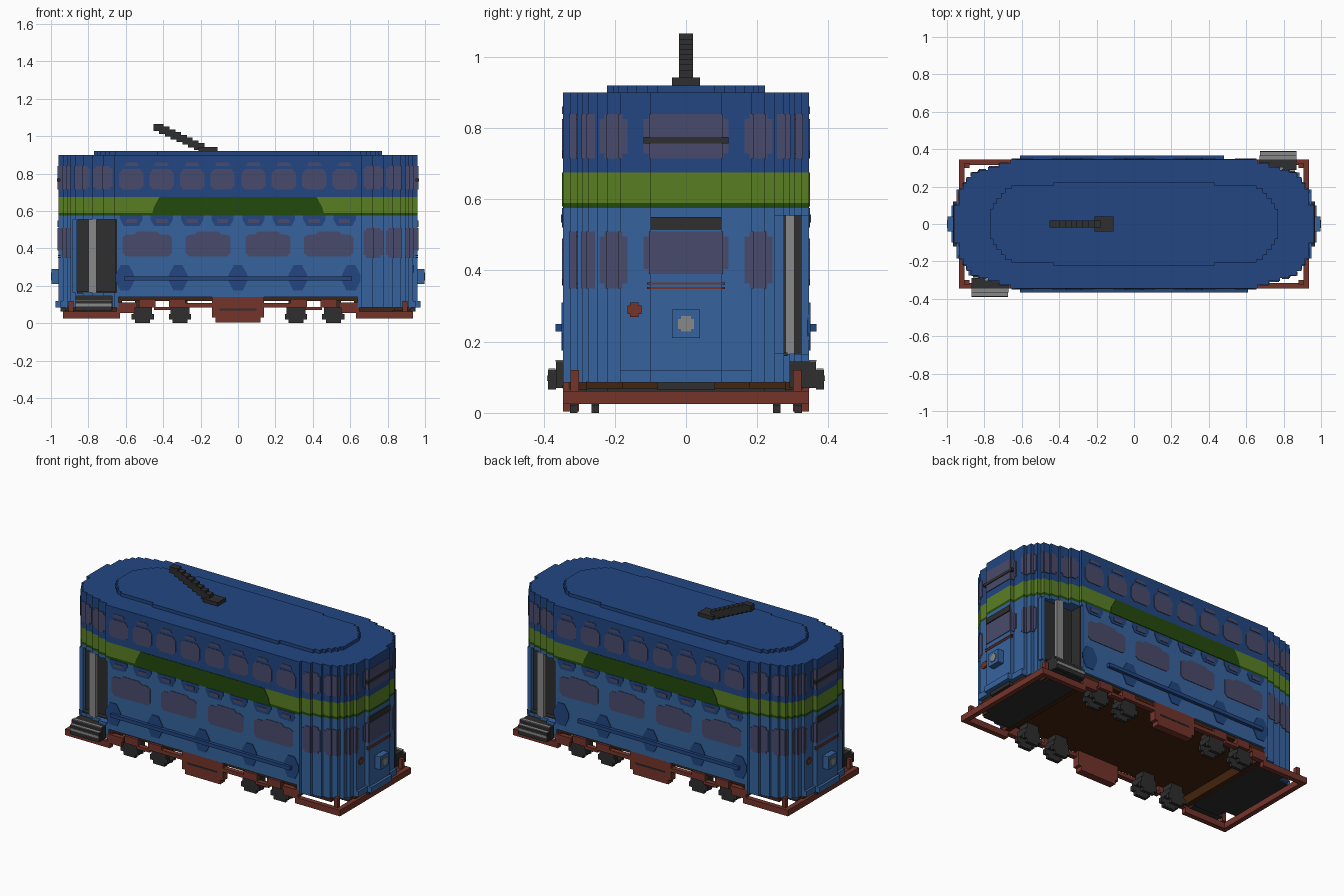
import bpy, bmesh

old = bpy.data.objects.get("Cube")
if old:
    bpy.data.objects.remove(old, do_unlink=True)


def material(name, rgb):
    lin = [((c / 255 + 0.055) / 1.055) ** 2.4 for c in rgb] + [1.0]
    m = bpy.data.materials.new(name)
    m.diffuse_color = lin
    m.use_nodes = True
    bsdf = next(n for n in m.node_tree.nodes if n.type == 'BSDF_PRINCIPLED')
    bsdf.inputs["Base Color"].default_value = lin
    bsdf.inputs["Roughness"].default_value = 0.8
    return m


BLUE = material("mid blue", (54, 99, 158))
NAVY = material("deep blue", (34, 70, 130))
GREEN = material("leaf green", (89, 126, 36))
DKGREEN = material("dark green", (36, 74, 14))
GLASS = material("window mauve", (73, 75, 108))
BLACK = material("charcoal", (46, 46, 46))
GREY = material("light grey", (136, 136, 136))
RED = material("rust red", (116, 52, 42))
BROWN = material("dark brown", (66, 35, 14))


def finish(name, mat, bm):
    bmesh.ops.recalc_face_normals(bm, faces=bm.faces)
    me = bpy.data.meshes.new(name)
    bm.to_mesh(me)
    bm.free()
    me.materials.append(mat)
    ob = bpy.data.objects.new(name, me)
    bpy.context.collection.objects.link(ob)


def boxes(name, mat, items):
    """One object made of boxes (x0, x1, y0, y1, z0, z1)."""
    bm = bmesh.new()
    for b in items:
        vs = bmesh.ops.create_cube(bm, size=1)["verts"]
        for v in vs:
            for i in range(3):
                lo, hi = b[2 * i], b[2 * i + 1]
                v.co[i] = (lo + hi) / 2 + v.co[i] * abs(hi - lo)
    finish(name, mat, bm)


def extrude(name, mat, outlines, axis, a, b):
    """Extrude flat outlines along y or z from a to b."""
    bm = bmesh.new()
    for pts in outlines:
        rings = [[bm.verts.new((p, t, q) if axis == 'y' else (p, q, t)) for p, q in pts] for t in (a, b)]
        bm.faces.new(rings[0])
        bm.faces.new(rings[1])
        n = len(pts)
        for i in range(n):
            j = (i + 1) % n
            bm.faces.new((rings[0][i], rings[0][j], rings[1][j], rings[1][i]))
    finish(name, mat, bm)


def plates(name, mat, outlines, depth):
    for side, s in (("right", -1), ("left", 1)):
        extrude(f"{name}_{side}", mat, outlines, 'y', s * 0.34, s * (0.345 + depth))


def quads(items, signs=((1, 1), (1, -1), (-1, 1), (-1, -1))):
    """Repeat boxes in the chosen quarters."""
    return [(b[0] * sx, b[1] * sx, b[2] * sy, b[3] * sy, b[4], b[5]) for b in items for sx, sy in signs]


DOORS, PLAIN = ((1, 1), (-1, -1)), ((1, -1), (-1, 1))
ENDS = ((1, 1), (-1, 1))

# Stepped plan of the rounded ends: (x reach, y reach)
BODY = [(.96, .10), (.935, .185), (.915, .22), (.895, .25), (.87, .275),
        (.83, .29), (.78, .305), (.72, .325), (.66, .345)]
ROOF = [(.77, .08), (.755, .11), (.735, .14), (.71, .165), (.69, .19), (.655, .205), (.43, .222)]


def half(steps, notch=False):
    lo = []
    for k in range(len(steps) - 1, 0, -1):
        lo += [(steps[k][0], -steps[k][1]), (steps[k][0], -steps[k - 1][1])]
    lo.append((steps[0][0], -steps[0][1]))
    hi = [(x, -y) for x, y in reversed(lo)]
    if notch:
        hi = [p for p in hi if p[1] < 0.251 and p[0] > 0.88] + [(.65, .25), (.65, .345)]
    return lo + hi


def whole(steps, notch=False):
    h = half(steps, notch)
    return h + [(-x, -y) for x, y in h]


# Body in layers
end = [(.64, -.345)] + half(BODY) + [(.64, .345)]
extrude("lower_ends", BLUE, [end, [(-x, -y) for x, y in end]], 'z', .085, .14)
extrude("lower_sill", BLUE, [whole(BODY)], 'z', .14, .165)
extrude("lower_deck", BLUE, [whole(BODY, True)], 'z', .165, .555)
extrude("lower_top", BLUE, [whole(BODY)], 'z', .555, .575)
extrude("band_edge", DKGREEN, [whole(BODY)], 'z', .575, .59)
extrude("band", GREEN, [whole(BODY)], 'z', .59, .675)
extrude("upper_deck", NAVY, [whole(BODY)], 'z', .675, .90)
extrude("raised_roof", NAVY, [whole(ROOF)], 'z', .90, .92)
plates("band_panel", DKGREEN, [[(-.46, .58), (.46, .58), (.45, .62), (.42, .675), (-.42, .675), (-.45, .62)]], .003)


def skin(rng, z0, z1, depth=.004):
    """Thin boxes covering the stepped wall inside a plan range."""
    x0, x1, y0, y1 = rng
    out = []
    for k, (X, Y) in enumerate(BODY):
        yp = BODY[k - 1][1] if k else 0
        xn = BODY[k + 1][0] if k + 1 < len(BODY) else 0
        a, b = max(yp, y0), min(Y, y1)
        if x0 <= X <= x1 and b - a > .002:
            out.append((X - .004, X + depth, a, b, z0, z1))
        a, b = max(xn, x0), min(X, x1)
        if y0 <= Y <= y1 and b - a > .002:
            out.append((a, b, Y - .004, Y + depth, z0, z1))
    return out


def pane(x0, x1, y0, y1, z0, z1, along, e=.014):
    """Wall pane with stepped corners."""
    if along == 'y':
        small = (x0, x1, y0 + (e if y0 > 0 else 0), y1 - e)
    else:
        small = (x0 + e, x1 - e, y0, y1)
    return skin(small, z0, z0 + e) + skin((x0, x1, y0, y1), z0 + e, z1 - e) + skin(small, z1 - e, z1)


# End and corner windows
CENTRE, A = (.9, 1, 0, .12), (.88, 1, .165, .243)
B, C = (.79, .90, .255, .32), (.67, .775, .30, .35)
upper = pane(*CENTRE, .715, .84, 'y') + pane(*A, .715, .84, 'y')
upper += pane(*B, .715, .84, 'x') + pane(*C, .715, .84, 'x')
boxes("upper_end_windows", GLASS, quads(upper))
boxes("lower_end_windows", GLASS, quads(pane(*CENTRE, .39, .51, 'y') + pane(*A, .35, .51, 'y')))
boxes("lower_corner_windows", GLASS, quads(pane(*B, .35, .51, 'x') + pane(*C, .35, .51, 'x'), PLAIN))

# Side windows
up, neck, low, badge, vent = [], [], [], [], []
for s in (-1, 1):
    for c in (.083, .245, .408, .57):
        c *= s
        up.append([(c - .065, .735), (c - .045, .715), (c + .045, .715), (c + .065, .735),
                   (c + .065, .80), (c + .045, .825), (c - .045, .825), (c - .065, .80)])
        neck.append([(c - .04, .84), (c + .04, .84), (c + .03, .86), (c - .03, .86)])
        badge.append([(c - .06, .555), (c - .04, .52), (c + .04, .52), (c + .06, .555), (c + .06, .575), (c - .06, .575)])
        vent.append([(c - .03, .535), (c + .03, .535), (c + .03, .557), (c - .03, .557)])
    for c, w in ((.16, .12), (.485, .132)):
        c *= s
        low.append([(c - w, .375), (c - w + .02, .358), (c + w - .02, .358), (c + w, .375), (c + w, .46),
                    (c + w - .02, .475), (c + .07, .475), (c + .055, .49), (c - .055, .49),
                    (c - .07, .475), (c - w + .02, .475), (c - w, .46)])
plates("upper_side_windows", GLASS, up, .003)
plates("upper_vents", GLASS, neck, .003)
plates("lower_side_windows", GLASS, low, .003)
plates("vent_surrounds", NAVY, badge, .003)
plates("lower_vents", GLASS, vent, .006)

# Side rails and their brackets
knobs = [[(c - .05, .225), (c - .025, .175), (c + .025, .175), (c + .05, .225),
          (c + .05, .26), (c + .022, .31), (c - .022, .31), (c - .05, .26)] for c in (-.605, -.32, 0, .32, .605)]
plates("rail_brackets", NAVY, knobs, .004)
boxes("side_rails", NAVY, [(-.61, .61, -.366, -.34, .228, .25), (-.61, .48, .34, .366, .228, .25)])

# Doorways, poles and steps
boxes("door_interior", BLACK, quads([(.65, .86, .245, .254, .165, .555), (.645, .655, .25, .325, .165, .555),
                                     (.66, .86, .25, .285, .16, .169)], DOORS))
boxes("door_post", BLUE, quads([(.86, .885, .25, .275, .165, .555)], DOORS))
boxes("door_pole", GREY, quads([(.757, .80, .28, .305, .165, .555)], DOORS))
boxes("door_steps", BLACK, quads([(.67, .87, .29, .365, .07, .145), (.675, .87, .365, .388, .065, .12)], DOORS))
boxes("step_treads", GREY, quads([(.675, .87, .345, .366, .145, .149), (.675, .87, .366, .386, .12, .124),
                                  (.675, .87, .386, .391, .09, .105)], DOORS))

# End fittings
boxes("bumpers", BLUE, quads([(.95, .977, -.10, .10, .085, .12), (.93, .95, -.185, .185, .085, .12)], ENDS))
boxes("headlight_boxes", BLUE, quads([(.95, .996, -.04, .04, .21, .29)], ENDS))
boxes("headlights", GREY, quads([(.99, 1.0, -.022, .022, .236, .264), (.99, .9995, -.014, .014, .228, .272)], ENDS))
boxes("destination_signs", BLACK, quads([(.95, .966, -.10, .10, .515, .55), (.95, .968, -.12, .12, .757, .775)], ENDS))
boxes("end_stripes", RED, quads([(.95, .963, -.11, .11, .348, .354), (.95, .963, -.11, .11, .36, .366)], ENDS))
boxes("tail_lights", RED, quads([(.93, .941, .125, .165, .278, .302), (.93, .9405, .133, .157, .27, .31)], PLAIN))

# Underframe
boxes("floor", BROWN, quads([(0, .65, -.33, .33, .12, .142), (.62, .65, -.33, .33, .065, .12)], ENDS))
boxes("end_floor_edge", BROWN, quads([(.65, .925, -.18, .18, .068, .088), (.65, .84, -.28, .28, .068, .088)], ENDS))
boxes("end_floor", BLACK, quads([(.65, .905, -.22, .22, .06, .068), (.65, .83, -.28, .28, .06, .068),
                                 (.90, .95, -.08, .08, .064, .086)], ENDS))
frame = [(.63, .935, .315, .345, .025, .062), (.55, .65, .315, .345, .055, .085),
         (.54, .66, .315, .345, .085, .11), (.44, .53, .315, .345, .085, .13),
         (.36, .45, .315, .345, .07, .088), (.28, .37, .315, .345, .085, .13),
         (.13, .29, .315, .345, .085, .108), (.88, .905, .30, .325, .06, .12)]
boxes("side_frame", RED, quads(frame))
boxes("end_frame", RED, quads([(.905, .935, -.345, .345, .025, .062)], ENDS))
boxes("centre_boxes", RED, quads([(-.14, .14, .30, .345, .03, .14), (-.12, .12, .30, .345, .004, .03)],
                                 ((1, 1), (1, -1))))
boxes("centre_box_slots", BLACK, quads([(-.10, .10, .34, .347, .068, .078)], ((1, 1), (1, -1))))

# Stepped wheels and axle boxes
wheels = []
for c in (.31, .51):
    for y0, y1 in ((.245, .265), (.305, .326)):
        wheels += [(c - .04, c + .04, y0, y1, 0, .02), (c - .06, c + .06, y0, y1, .02, .05)]
    wheels += [(c - .05, c + .05, .245, .326, .05, .085), (c - .04, c + .04, .245, .31, .085, .125)]
boxes("wheels", BLACK, quads(wheels))

# Current collector on the roof
arm = [(-.21, -.11, -.04, .04, .92, .942)]
for i in range(8):
    x, z = -.425 + i * .031, 1.045 - i * .0145
    arm.append((x - .028, x + .028, -.02, .02, z - .018, z + .02))
boxes("current_collector", BLACK, arm)
